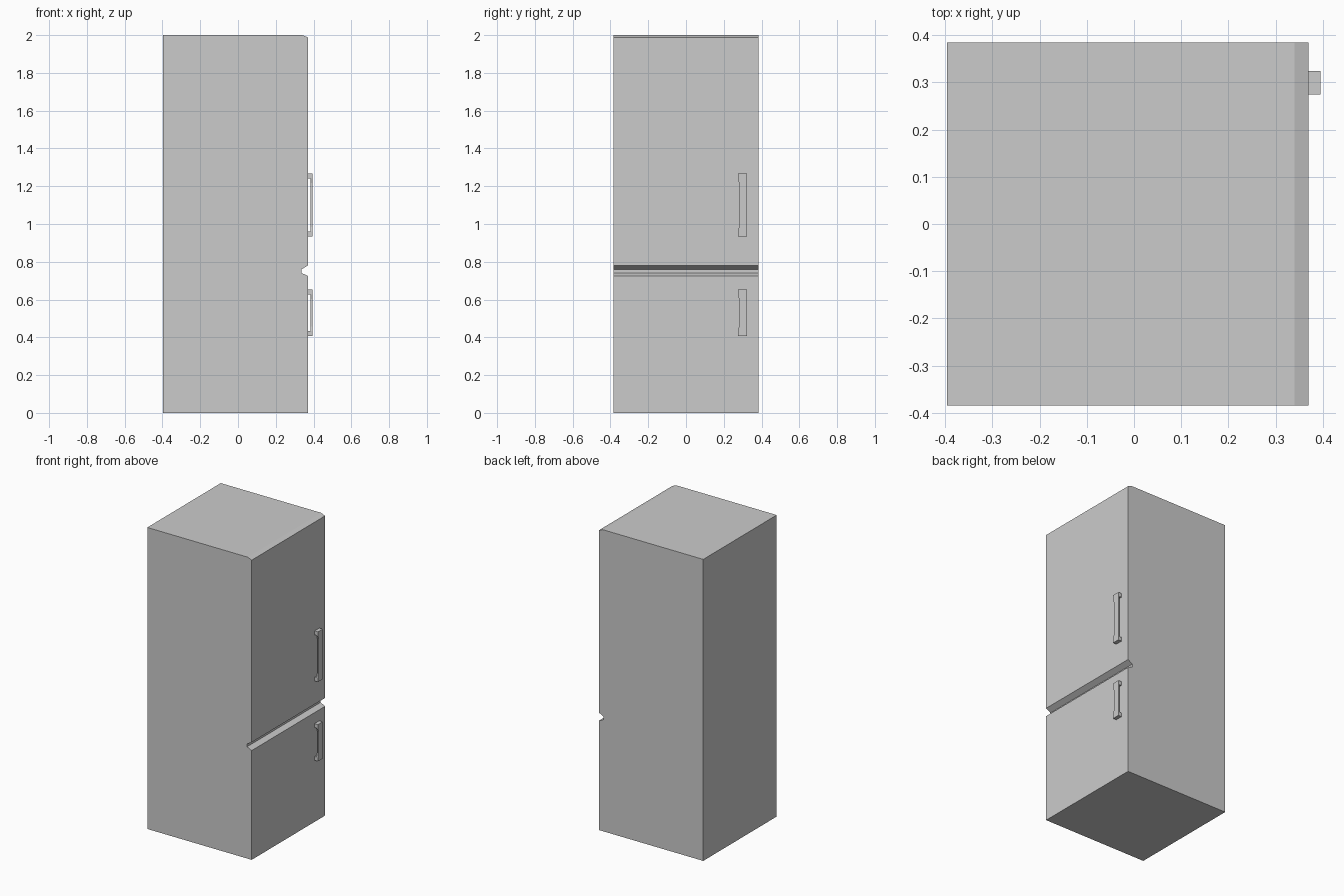
import bpy, bmesh

if "Cube" in bpy.data.objects:
    bpy.data.objects.remove(bpy.data.objects["Cube"])

HALF_W = 0.385
FRONT_X = 0.37


def finish(name, bm):
    bmesh.ops.recalc_face_normals(bm, faces=bm.faces[:])
    mesh = bpy.data.meshes.new(name)
    bm.to_mesh(mesh)
    bm.free()
    obj = bpy.data.objects.new(name, mesh)
    bpy.context.collection.objects.link(obj)
    return obj


def cabinet():
    # side profile (x, z) with bevelled top edge and groove between the doors
    profile = [(-0.396, 0), (FRONT_X, 0), (FRONT_X, 0.725), (0.336, 0.741),
               (0.336, 0.76), (FRONT_X, 0.78), (FRONT_X, 1.988),
               (0.34, 2.0), (-0.396, 2.0)]
    bm = bmesh.new()
    face = bm.faces.new([bm.verts.new((x, -HALF_W, z)) for x, z in profile])
    ext = bmesh.ops.extrude_face_region(bm, geom=[face])
    verts = [v for v in ext["geom"] if isinstance(v, bmesh.types.BMVert)]
    bmesh.ops.translate(bm, verts=verts, vec=(0, 2 * HALF_W, 0))
    return finish("fridge_cabinet", bm)


def handle(name, z0, z1):
    # grip bar lofted along z, narrower in the middle
    inner, outer, y_max = 0.385, 0.395, 0.324
    stations = [(z0, 0.274), (z0 + 0.026, 0.274), (z0 + 0.05, 0.281),
                (z1 - 0.05, 0.281), (z1 - 0.026, 0.274), (z1, 0.274)]
    bm = bmesh.new()
    rings = [[bm.verts.new(c) for c in ((inner, y, z), (outer, y, z),
                                        (outer, y_max, z), (inner, y_max, z))]
             for z, y in stations]
    back = []
    for a, b in zip(rings, rings[1:]):
        for i in range(4):
            j = (i + 1) % 4
            f = bm.faces.new((a[i], a[j], b[j], b[i]))
            if i == 3:
                back.append(f)
    bm.faces.new(rings[0][::-1])
    bm.faces.new(rings[-1])
    bmesh.ops.recalc_face_normals(bm, faces=bm.faces[:])
    # end posts reaching back to the door
    for f in (back[0], back[-1]):
        post = bmesh.ops.extrude_discrete_faces(bm, faces=[f])["faces"][0]
        for v in post.verts:
            v.co.x = FRONT_X
    return finish(name, bm)


cabinet()
handle("upper_door_handle", 0.935, 1.267)
handle("lower_door_handle", 0.408, 0.652)
